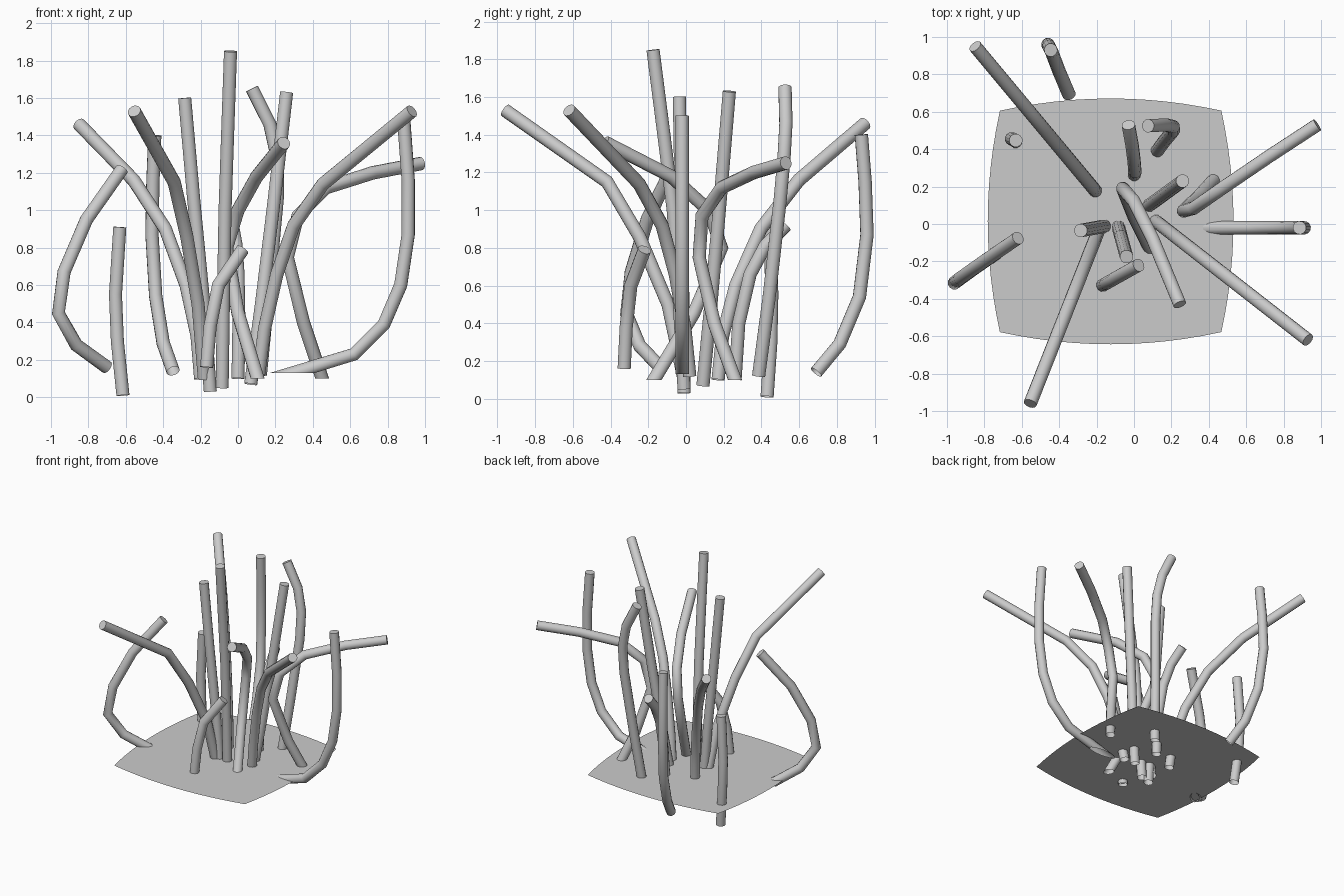
import bpy, bmesh, math
from mathutils import Vector

if "Cube" in bpy.data.objects:
    bpy.data.objects.remove(bpy.data.objects["Cube"])

grey = bpy.data.materials.new("light_grey")
grey.diffuse_color = (0.6, 0.6, 0.6, 1)
grey.use_nodes = True
grey.node_tree.nodes["Principled BSDF"].inputs["Base Color"].default_value = grey.diffuse_color
R, SIDES = 0.036, 12


def finish(name, bm, smooth):
    me = bpy.data.meshes.new(name)
    bm.to_mesh(me)
    bm.free()
    me.materials.append(grey)
    ob = bpy.data.objects.new(name, me)
    bpy.context.collection.objects.link(ob)
    if smooth:
        bpy.ops.object.select_all(action='DESELECT')
        ob.select_set(True)
        bpy.context.view_layer.objects.active = ob
        bpy.ops.object.shade_smooth_by_angle(angle=math.radians(50))
    return ob


def stalk(name, path, flat_base=False):
    """Round tube along a path, open at the base, capped at the tip."""
    p = [Vector(q) for q in path]
    bm = bmesh.new()
    rings, side = [], None
    for i, c in enumerate(p):
        a = (c - p[i - 1]).normalized() if i else Vector()
        b = (p[i + 1] - c).normalized() if i < len(p) - 1 else Vector()
        t = (a + b).normalized()
        if side is None:
            side = t.orthogonal()
        side = (side - t * side.dot(t)).normalized()
        up = t.cross(side)
        ring = []
        for k in range(SIDES):
            w = 2 * math.pi * k / SIDES
            v = c + R * (math.cos(w) * side + math.sin(w) * up)
            if i == 0 and flat_base:          # base cut level
                v += t * ((c.z - v.z) / t.z)
            ring.append(bm.verts.new(v))
        rings.append(ring)
    for lo, hi in zip(rings, rings[1:]):
        for k in range(SIDES):
            n = (k + 1) % SIDES
            bm.faces.new((lo[k], lo[n], hi[n], hi[k]))
    bm.faces.new(rings[-1])
    return finish(name, bm, True)


def lean(base, tip, tz):
    """Path in one upright plane: pairs of (share of the lean, height)."""
    b, e = Vector(base), Vector(tip)
    return [(*b.lerp(e, t), z) for t, z in tz]


# stalks that lean in one direction
leaning = {
    "back_left_stalk": ((-.20, .17), (-.85, .95),
        [(0, .10), (.03, .33), (.12, .6), (.29, .9), (.55, 1.16), (1, 1.46)]),
    "front_left_stalk": ((-.18, -.01), (-.555, -.96),
        [(0, .10), (.09, .50), (.25, .86), (.43, 1.15), (1, 1.53)]),
    "front_right_stalk": ((.11, .02), (.93, -.62),
        [(0, .12), (.04, .37), (.12, .66), (.23, .92), (.42, 1.14), (1, 1.53)]),
    "tallest_stalk": ((-.085, -.01), (-.04, -.175),
        [(0, .05), (.15, .5), (.35, 1.0), (.65, 1.4), (1, 1.85)]),
    "centre_left_stalk": ((-.148, -.01), (-.285, -.035),
        [(0, .03), (.27, .52), (.65, 1.06), (1, 1.60)]),
    "centre_right_stalk": ((.068, .09), (.26, .23),
        [(0, .07), (.3, .5), (.62, 1.0), (1, 1.63)]),
    "short_front_stalk": ((-.168, -.328), (.025, -.22),
        [(0, .16), (.1, .38), (.33, .6), (1, .79)]),
}
for name, (b, e, tz) in leaning.items():
    stalk(name, lean(b, e, tz))

# stalks that curl back on themselves
stalk("curled_right_stalk", [(.45, .26, .10), (.35, .15, .40), (.265, .07, .75),
      (.32, .085, .97), (.47, .19, 1.12), (.72, .36, 1.2), (.98, .53, 1.25)], True)
stalk("curled_front_stalk", [(.105, -.17, .10), (0, .04, .45), (-.06, .19, .8),
      (0, .12, 1.0), (.10, -.08, 1.18), (.245, -.43, 1.36)], True)
stalk("curled_left_stalk", [(-.70, -.13, .16), (-.865, -.245, .28), (-.96, -.315, .45),
      (-.93, -.29, .67), (-.81, -.205, .95), (-.62, -.075, 1.22)])
stalk("left_short_stalk", [(-.615, .43, .01), (-.645, .45, .3), (-.655, .455, .55),
      (-.632, .447, .91)])
stalk("back_hooked_stalk", [(.12, .385, .12), (.16, .44, .53), (.21, .50, 1.06),
      (.21, .52, 1.28), (.17, .53, 1.46), (.075, .525, 1.65)])
stalk("back_bent_stalk", [(0, .26, .10), (.005, .28, .4), (0, .34, .66),
      (-.01, .42, .81), (-.03, .53, .92)])
stalk("right_arc_stalk", [(.29, -.02, .13), (.62, -.02, .23), (.78, -.02, .39),
      (.87, -.02, .6), (.91, -.02, .87), (.91, -.02, 1.16), (.885, -.02, 1.5)], True)
stalk("back_arc_stalk", [(-.347, .69, .14), (-.40, .815, .29), (-.44, .92, .54),
      (-.46, .96, .87), (-.455, .95, 1.15), (-.445, .93, 1.4)])

# ground sheet: square with bowed sides
bm = bmesh.new()
verts, H, N = [], .592, 12
for s in range(4):
    c, d = round(math.cos(s * math.pi / 2)), round(math.sin(s * math.pi / 2))
    for k in range(N):
        u = -1 + 2 * k / N
        x, y = H + .065 * (1 - u * u), H * u
        verts.append(bm.verts.new((-.125 + c * x - d * y, .014 + d * x + c * y, .19)))
bm.faces.new(verts)
finish("base_sheet", bm, False)
